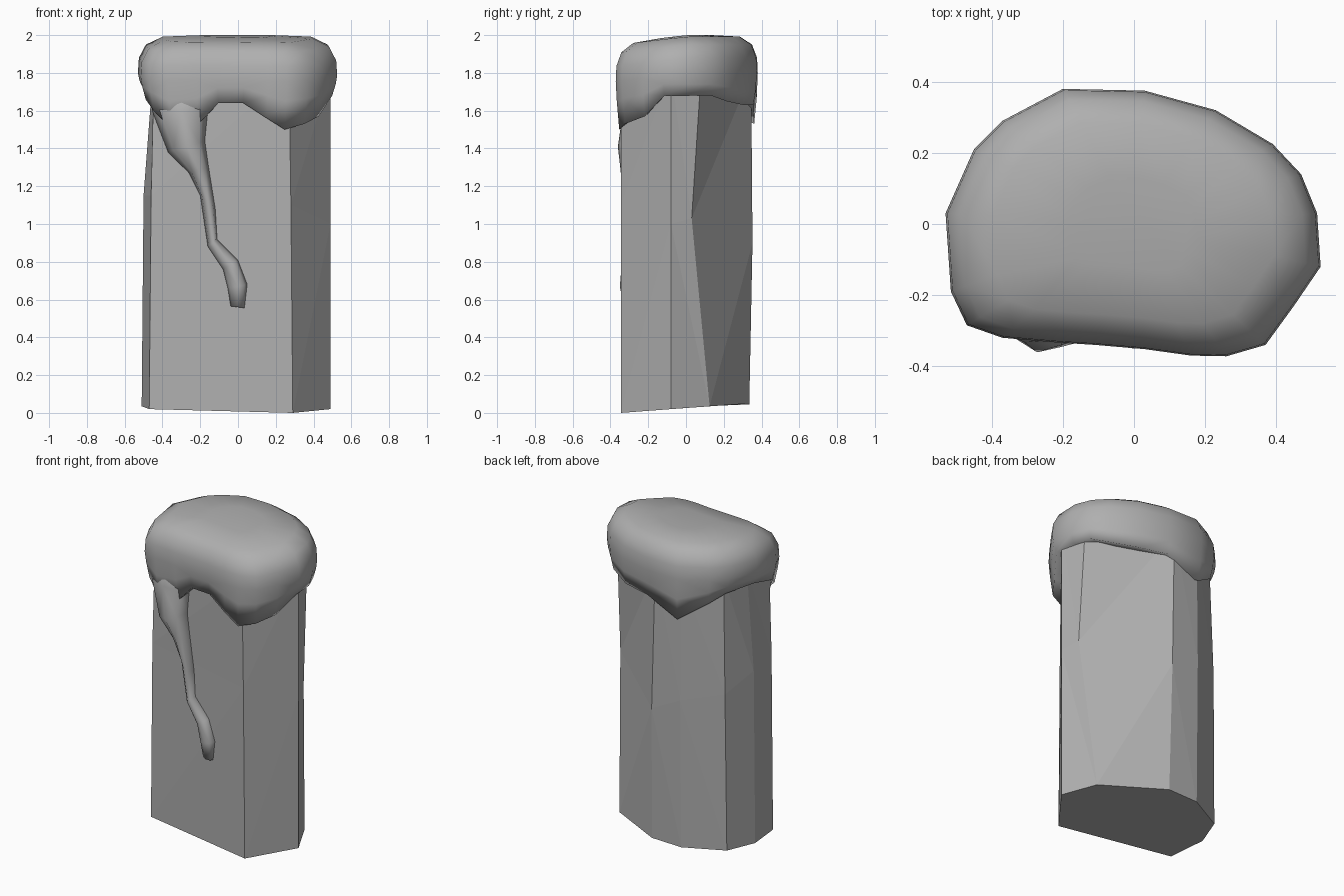
import bpy, bmesh, math

stone = bpy.data.materials.new("grey")
stone.diffuse_color = (.43, .43, .43, 1)


def loft(name, rings, smooth=False):
    """Skin a stack of equal-length closed rings and cap both ends."""
    bm = bmesh.new()
    vr = [[bm.verts.new(p) for p in ring] for ring in rings]
    n = len(rings[0])
    for a, b in zip(vr, vr[1:]):
        for i in range(n):
            j = (i + 1) % n
            bm.faces.new((a[i], a[j], b[j], b[i]))
    bm.faces.new(vr[0][::-1])
    bm.faces.new(vr[-1])
    bmesh.ops.triangulate(bm, faces=[f for f in bm.faces if len(f.verts) == 4])
    bmesh.ops.recalc_face_normals(bm, faces=bm.faces)
    mesh = bpy.data.meshes.new(name)
    bm.to_mesh(mesh)
    bm.free()
    mesh.materials.append(stone)
    for p in mesh.polygons:
        p.use_smooth = smooth
    ob = bpy.data.objects.new(name, mesh)
    bpy.context.collection.objects.link(ob)
    return ob


# Faceted eight-sided pillar: slanted foot, uneven middle, hidden top
foot = [(-.47, -.22, .02), (.29, -.345, 0), (.49, -.08, .02), (.39, .125, .035),
        (.01, .335, .05), (-.20, .335, .045), (-.44, .21, .04), (-.51, .02, .035)]
middle = [(-.46, -.22, 1.15), (.28, -.345, 1.1), (.49, -.08, 1.0), (.45, .03, 1.03),
          (0, .352, .9), (-.20, .345, 1.0), (-.43, .215, 1.05), (-.50, .02, 1.15)]
top = [(-.445, -.215, 1.8), (.27, -.345, 1.8), (.49, -.08, 1.8), (.44, .08, 1.8),
       (-.02, .345, 1.8), (-.20, .335, 1.8), (-.41, .20, 1.8), (-.45, .02, 1.8)]
loft("pillar", [foot, middle, top])

# Soft cap: outline with the height of its sagging lower edge
outline = [(-.47, -.285, 1.60), (-.37, -.32, 1.50), (-.22, -.333, 1.53),
           (-.11, -.34, 1.64), (.03, -.352, 1.64), (.16, -.37, 1.56),
           (.26, -.372, 1.50), (.37, -.34, 1.53), (.45, -.23, 1.57),
           (.525, -.12, 1.68), (.515, .03, 1.68), (.47, .14, 1.68),
           (.39, .225, 1.65), (.23, .32, 1.63), (.03, .375, 1.63),
           (-.20, .38, 1.53), (-.37, .29, 1.64), (-.45, .21, 1.70),
           (-.53, .03, 1.72), (-.515, -.19, 1.66)]


def cap_ring(scale, level, blend):
    ring = []
    for x, y, low in outline:
        z = low + (level - low) * blend
        if blend == 1:
            z -= .12 * max(0, -y * scale)      # front side droops
        ring.append((x * scale, y * scale, z))
    return ring


loft("cap", [cap_ring(.70, 1.8, .2), cap_ring(.95, 1.8, 0), cap_ring(.985, 1.8, .5),
             cap_ring(1, 1.80, 1), cap_ring(.99, 1.88, 1), cap_ring(.92, 1.95, 1),
             cap_ring(.75, 1.992, 1), cap_ring(.35, 2.0, 1)], smooth=True)

# Long drip: left edge, right edge and bulge at each level down the front face
drip = [(-.44, 1.76, -.12, 1.78, .03), (-.455, 1.60, -.16, 1.60, .088),
        (-.37, 1.38, -.175, 1.44, .11), (-.26, 1.27, -.155, 1.30, .085),
        (-.20, 1.15, -.12, 1.08, .065), (-.16, .88, -.11, .92, .05),
        (-.08, .76, 0, .81, .052), (-.055, .66, .05, .68, .055),
        (-.04, .565, .035, .555, .035)]
rings = []
for lx, lz, rx, rz, bulge in drip:
    ring = []
    for k in range(8):
        a = math.tau * k / 8
        t = .5 - .5 * math.cos(a)
        x = lx + (rx - lx) * t
        face_y = -.343 + .164 * (.29 - x)       # slanted front of the pillar
        ring.append((x, face_y - bulge * math.sin(a), lz + (rz - lz) * t))
    rings.append(ring)
loft("drip", rings, smooth=True)
